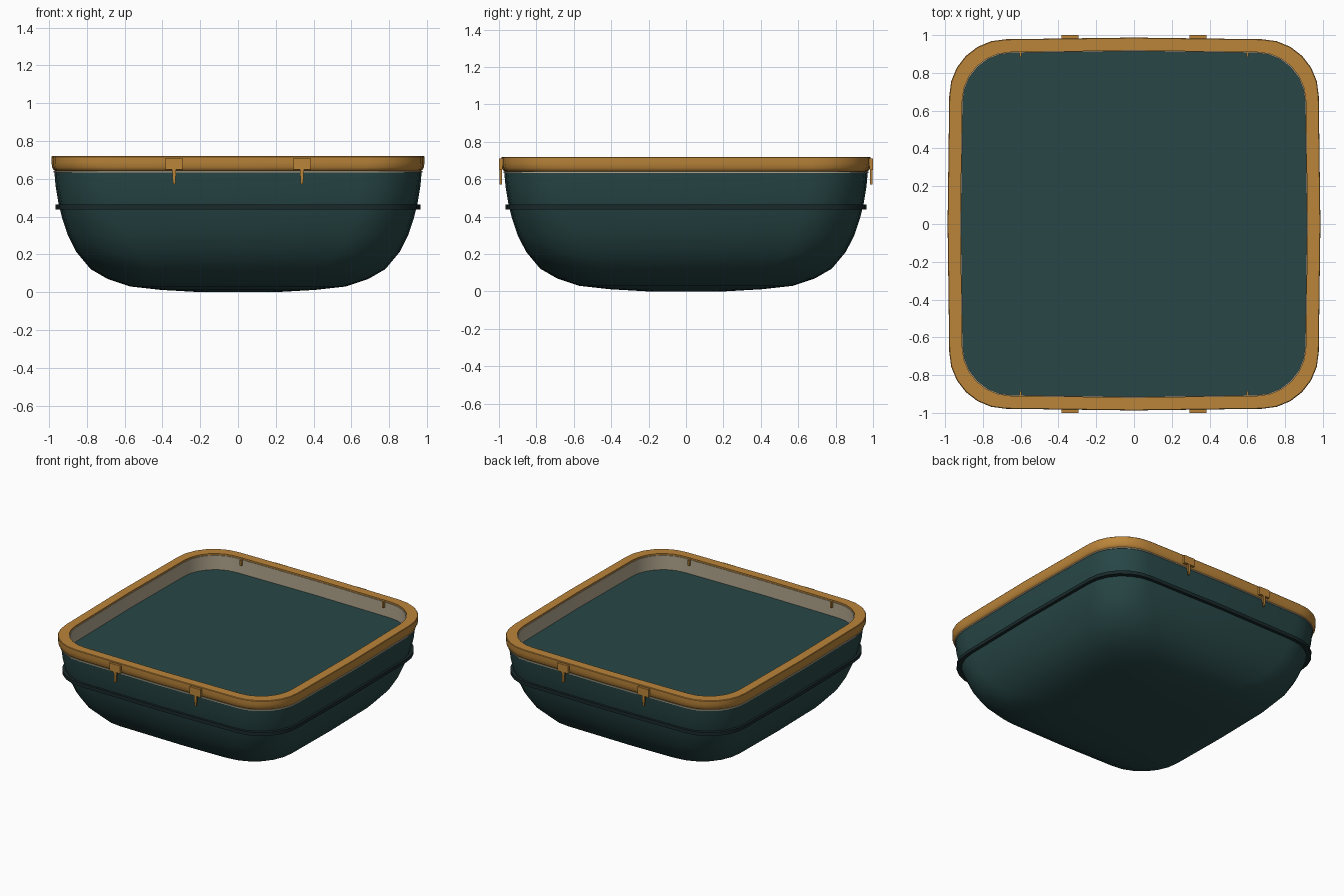
import bpy, bmesh, math
from mathutils import Vector

cube = bpy.data.objects.get("Cube")
if cube:
    bpy.data.objects.remove(cube, do_unlink=True)


def material(name, rgb):
    m = bpy.data.materials.new(name)
    m.use_nodes = True
    m.diffuse_color = (*rgb, 1)
    m.node_tree.nodes["Principled BSDF"].inputs["Base Color"].default_value = (*rgb, 1)
    return m


TEAL = material("dark teal", (0.021, 0.062, 0.062))
BRASS = material("brass", (0.50, 0.235, 0.042))
CREAM = material("warm cream", (0.44, 0.38, 0.27))
DARK = material("blackened teal", (0.010, 0.022, 0.024))
ARC = 6


def finish(name, bm, mat, angle=35):
    bmesh.ops.recalc_face_normals(bm, faces=bm.faces)
    mesh = bpy.data.meshes.new(name)
    bm.to_mesh(mesh)
    bm.free()
    mesh.materials.append(mat)
    ob = bpy.data.objects.new(name, mesh)
    bpy.context.collection.objects.link(ob)
    bpy.ops.object.select_all(action="DESELECT")
    ob.select_set(True)
    bpy.context.view_layer.objects.active = ob
    bpy.ops.object.shade_smooth_by_angle(angle=math.radians(angle))
    return ob


def outline(r, z, corner):
    """Square of half width r with round corners and slightly bowed sides."""
    bow = 0.009 * r
    mid = r - bow - corner
    pts = []
    for side in range(4):
        turn = side * math.pi / 2
        quarter = [(r, 0)]
        for i in range(ARC + 1):
            a = math.pi / 2 * i / ARC
            quarter.append((mid + corner * math.cos(a), mid + corner * math.sin(a)))
        c, s = math.cos(turn), math.sin(turn)
        pts += [Vector((x * c - y * s, x * s + y * c, z)) for x, y in quarter]
    return pts


def loft(name, profile, mat, closed=False, cap=False):
    bm = bmesh.new()
    loops = [[bm.verts.new(p) for p in outline(*row)] for row in profile]
    pairs = list(zip(loops, loops[1:]))
    if closed:
        pairs.append((loops[-1], loops[0]))
    for low, high in pairs:
        for i in range(len(low)):
            j = (i + 1) % len(low)
            bm.faces.new((low[i], low[j], high[j], high[i]))
    if cap:
        bm.faces.new(loops[0])
        bm.faces.new(loops[-1])
    return finish(name, bm, mat)


def prism(name, shape, y0, y1, mat):
    """Extrude an x-z shape between two y values."""
    bm = bmesh.new()
    front = [bm.verts.new((x, y0, z)) for x, z in shape]
    back = [bm.verts.new((x, y1, z)) for x, z in shape]
    bm.faces.new(front)
    bm.faces.new(back)
    for i in range(len(shape)):
        j = (i + 1) % len(shape)
        bm.faces.new((front[i], front[j], back[j], back[i]))
    return finish(name, bm, mat)


# Rounded body, closed at the top by the recessed floor
loft("body", [(0.2, 0, 0.18), (0.41, 0.012, 0.3), (0.57, 0.03, 0.32), (0.69, 0.07, 0.32),
              (0.78, 0.122, 0.32), (0.855, 0.212, 0.31), (0.9, 0.3, 0.31), (0.93, 0.39, 0.31),
              (0.95, 0.47, 0.3), (0.965, 0.56, 0.3), (0.972, 0.64, 0.3), (0.917, 0.64, 0.26),
              (0.916, 0.6, 0.26)], TEAL, cap=True)

# Dark band around the body
loft("band", [(0.93, 0.438, 0.3), (0.965, 0.438, 0.3), (0.965, 0.464, 0.3),
              (0.93, 0.464, 0.3)], DARK, closed=True)

# Thin gasket under the rim and the lining inside it
loft("gasket", [(0.92, 0.634, 0.26), (0.975, 0.634, 0.3), (0.975, 0.642, 0.3),
                (0.92, 0.642, 0.26)], CREAM, closed=True)
loft("lining", [(0.914, 0.596, 0.26), (0.921, 0.596, 0.26), (0.921, 0.708, 0.26),
                (0.914, 0.708, 0.26)], CREAM, closed=True)

# Metal rim with a rounded lower edge
loft("rim", [(0.918, 0.64, 0.26), (0.965, 0.64, 0.3), (0.976, 0.646, 0.3), (0.983, 0.66, 0.3),
             (0.987, 0.685, 0.3), (0.987, 0.716, 0.3), (0.984, 0.72, 0.3),
             (0.918, 0.72, 0.26)], BRASS, closed=True)

# Clasps outside and small hooks inside, on front and back
for side, word in ((-1, "front"), (1, "back")):
    for x, hand in ((-1, "right"), (1, "left")):
        cx = 0.338 * x
        prism(f"{word}_{hand}_clasp_plate",
              [(cx - 0.045, 0.65), (cx + 0.045, 0.65), (cx + 0.045, 0.71), (cx - 0.045, 0.71)],
              side * 0.98, side * 1.0, BRASS)
        prism(f"{word}_{hand}_clasp_pin",
              [(cx - 0.006, 0.572), (cx + 0.006, 0.572), (cx + 0.011, 0.65), (cx - 0.011, 0.65)],
              side * 0.984, side * 0.998, BRASS)
        hx = 0.6 * x
        prism(f"{word}_{hand}_hook",
              [(hx - 0.005, 0.67), (hx + 0.005, 0.67), (hx + 0.005, 0.712), (hx - 0.005, 0.712)],
              side * 0.885, side * 0.92, BRASS)
